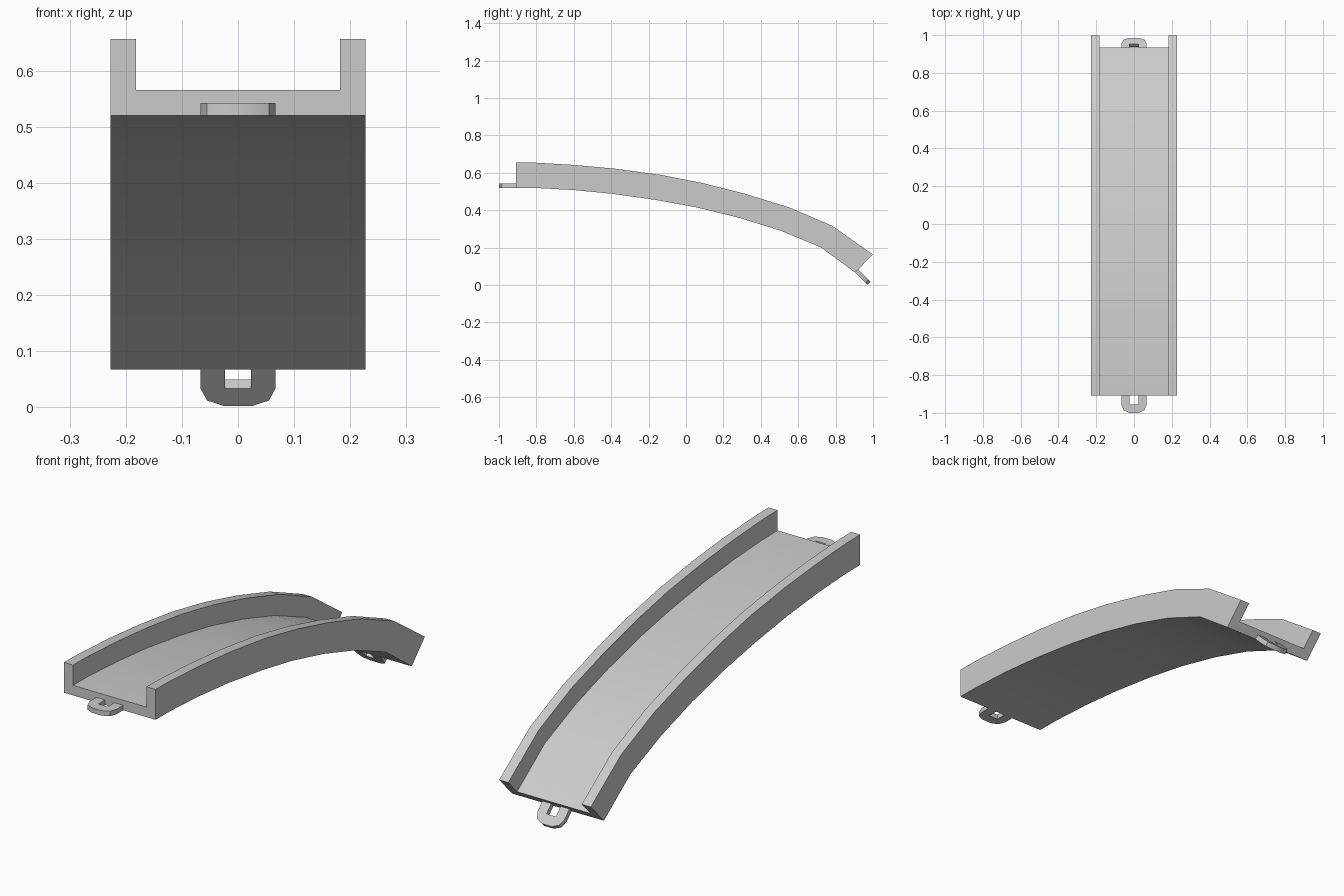
import bpy, bmesh
from math import radians
from mathutils import Vector

if "Cube" in bpy.data.objects:
    bpy.data.objects.remove(bpy.data.objects["Cube"])


def finish(bm, name):
    bmesh.ops.recalc_face_normals(bm, faces=bm.faces)
    me = bpy.data.meshes.new(name)
    bm.to_mesh(me)
    bm.free()
    ob = bpy.data.objects.new(name, me)
    bpy.context.collection.objects.link(ob)
    bpy.ops.object.select_all(action='DESELECT')
    ob.select_set(True)
    bpy.context.view_layer.objects.active = ob
    bpy.ops.object.shade_smooth_by_angle(angle=radians(30))
    return ob


def loft(rings, name):
    """Join matching rings of points and cap both ends."""
    bm = bmesh.new()
    loops = [[bm.verts.new(p) for p in ring] for ring in rings]
    n = len(loops[0])
    for a, b in zip(loops, loops[1:]):
        for i in range(n):
            j = (i + 1) % n
            bm.faces.new((a[i], a[j], b[j], b[i]))
    bm.faces.new(loops[0])
    bm.faces.new(loops[-1])
    return finish(bm, name)


# Curved channel track: bottom (y, z) and rim-top (y, z) at each bend
stations = [
    ((-.908, .520), (-.908, .656)), ((-.80, .519), (-.80, .654)),
    ((-.60, .508), (-.594, .642)), ((-.395, .488), (-.378, .622)),
    ((-.16, .455), (-.134, .589)), ((.054, .416), (.09, .545)),
    ((.284, .360), (.316, .488)), ((.50, .293), (.55, .416)),
    ((.718, .203), (.783, .316)), ((.905, .067), (.998, .164)),
]
# Channel section: x and height fraction from bottom to rim
half = [(.227, 0), (.227, 1), (.182, 1), (.182, .33)]
section = half + [(-x, h) for x, h in reversed(half)]
rings = []
for b, t in stations:
    rings.append([(x, b[0] + (t[0] - b[0]) * h, b[1] + (t[1] - b[1]) * h)
                  for x, h in section])
loft(rings, "track_channel")


# U-shaped connector loops at both ends: (x, distance out from the track)
right = [(.067, 0), (.067, .047), (.055, .078), (.025, .092)]
inner = [(.023, 0), (.023, .047)]
outline = (right + [(-x, u) for x, u in reversed(right)]
           + [(-x, u) for x, u in inner] + list(reversed(inner)))


def connector(name, origin, out, up):
    o, d, n = (Vector((0, *v)) for v in (origin, out, up))
    loft([[o + Vector((x, 0, 0)) + d * u + n * h for x, u in outline]
          for h in (0, .022)], name)


s = .5 ** .5
connector("front_connector", (-.908, .520), (-1, 0), (0, 1))
connector("rear_connector", (.905, .067), (s, -s), (s, s))
